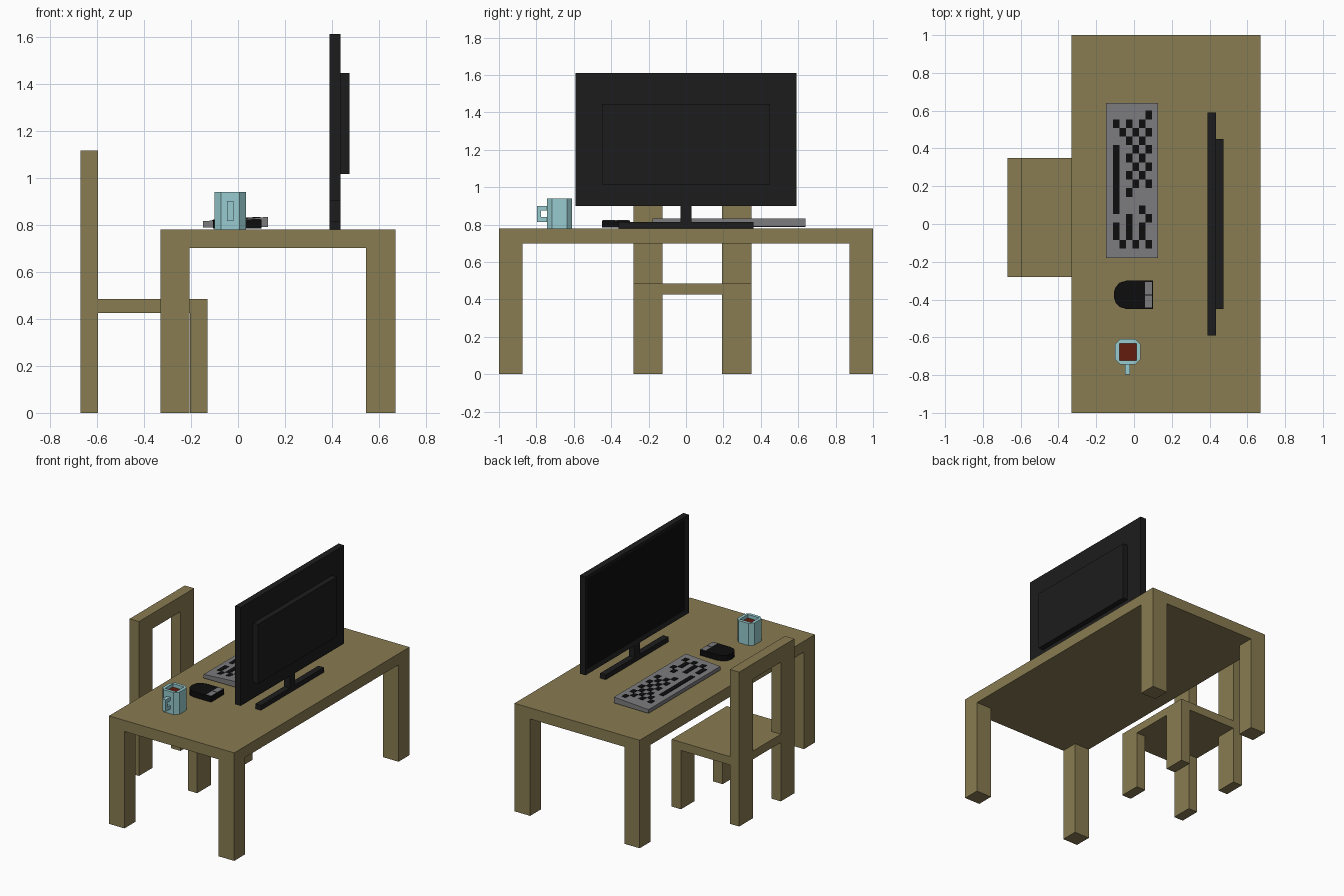
import bpy, bmesh

if "Cube" in bpy.data.objects:
    bpy.data.objects.remove(bpy.data.objects["Cube"])


def material(name, rgb):
    m = bpy.data.materials.new(name)
    m.diffuse_color = (*rgb, 1)
    m.use_nodes = True
    m.node_tree.nodes["Principled BSDF"].inputs["Base Color"].default_value = m.diffuse_color
    return m


WOOD = material("wood", (0.25, 0.2, 0.085))
BLACK = material("black_plastic", (0.012, 0.012, 0.012))
DARK = material("key_black", (0.004, 0.004, 0.004))
GREY = material("grey_plastic", (0.2, 0.2, 0.21))
CYAN = material("mug_glaze", (0.31, 0.6, 0.62))
COFFEE = material("coffee", (0.13, 0.012, 0.004))


def finish(name, bm, mat):
    bmesh.ops.recalc_face_normals(bm, faces=bm.faces[:])
    me = bpy.data.meshes.new(name)
    bm.to_mesh(me)
    bm.free()
    ob = bpy.data.objects.new(name, me)
    bpy.context.collection.objects.link(ob)
    me.materials.append(mat)
    return ob


def add_box(bm, x, y, z):
    vs = bmesh.ops.create_cube(bm, size=1)["verts"]
    for v in vs:
        v.co = [r[0] + (c + 0.5) * (r[1] - r[0]) for c, r in zip(v.co, (x, y, z))]


def boxes(name, mat, *parts):
    bm = bmesh.new()
    for p in parts:
        add_box(bm, *p)
    return finish(name, bm, mat)


def prism(name, mat, points, offset):
    bm = bmesh.new()
    f = bm.faces.new([bm.verts.new(p) for p in points])
    top = bmesh.ops.extrude_face_region(bm, geom=[f])["geom"]
    bmesh.ops.translate(bm, vec=offset, verts=[g for g in top if isinstance(g, bmesh.types.BMVert)])
    return finish(name, bm, mat)


# Desk
boxes("desk_top", WOOD, ((-0.33, 0.67), (-1, 1), (0.70, 0.78)))
for i, x in enumerate(((-0.33, -0.207), (0.545, 0.67))):
    for j, y in enumerate(((-1, -0.875), (0.875, 1))):
        boxes(f"desk_leg_{i}{j}", WOOD, (x, y, (0, 0.70)))

# Chair: seat, front legs, tall back posts and top rail
boxes("chair_seat", WOOD, ((-0.67, -0.13), (-0.28, 0.35), (0.425, 0.485)))
for side, y in (("right", (-0.28, -0.125)), ("left", (0.193, 0.35))):
    boxes(f"chair_front_leg_{side}", WOOD, ((-0.205, -0.13), y, (0, 0.425)))
    boxes(f"chair_back_leg_{side}", WOOD, ((-0.67, -0.595), y, (0, 0.425)))
    boxes(f"chair_back_post_{side}", WOOD, ((-0.67, -0.595), y, (0.485, 1.005)))
boxes("chair_back_rail", WOOD, ((-0.67, -0.595), (-0.28, 0.35), (1.005, 1.115)))

# Monitor panel with recessed screen, rear housing and stand
panel = bmesh.new()
add_box(panel, (0.39, 0.435), (-0.59, 0.59), (0.90, 1.61))
screen = min(panel.faces, key=lambda f: f.calc_center_median().x)
bmesh.ops.inset_region(panel, faces=[screen], thickness=0.04)
bmesh.ops.translate(panel, vec=(0.01, 0, 0), verts=screen.verts[:])
ob = finish("monitor_panel", panel, BLACK)
ob.data.materials.append(DARK)
min(ob.data.polygons, key=lambda p: abs(p.center.x - 0.4)).material_index = 1
boxes("monitor_rear_housing", BLACK, ((0.435, 0.475), (-0.45, 0.45), (1.015, 1.445)))
boxes("monitor_stalk", BLACK, ((0.39, 0.435), (-0.03, 0.03), (0.815, 0.90)))
boxes("monitor_foot", BLACK, ((0.39, 0.435), (-0.36, 0.36), (0.78, 0.815)))

# Keyboard wedge
prism("keyboard_body", GREY,
      [(-0.148, -0.18, 0.788), (-0.148, -0.18, 0.815), (0.127, -0.18, 0.833), (0.127, -0.18, 0.79)],
      (0, 0.82, 0))

# Keys: each string is a row across the board, from the +y end
ROWS = [".....#", "#.#.#.", ".#.#.#", "..#.#.", "#..#.#", "#.#.#.", "#..#.#", "#.#.#.",
        "#..#.#", "#.#...", "#....#"[:5] + ".", "#...#.", "..#..#", "#.#.#.", "#.#.#.", ".#.#.#"]
keys = bmesh.new()
kx, ky = 0.0344, 0.0456
for r, row in enumerate(ROWS):
    for c, ch in enumerate(row):
        if ch == "#":
            x, y = -0.11 + c * kx, 0.6 - r * ky
            z = 0.815 + (x + kx / 2 + 0.148) / 0.275 * 0.018
            add_box(keys, (x, x + kx), (y - ky, y), (z - 0.003, z + 0.002))
finish("keyboard_keys", keys, DARK)

# Mouse: rounded at the palm end, two grey buttons
outline = [(0.1, -0.075), (0.1, 0.075), (-0.04, 0.075), (-0.075, 0.065),
           (-0.097, 0.042), (-0.106, 0.015)]
outline += [(x, -y) for x, y in reversed(outline[2:])]
prism("mouse_body", DARK, [(x, y - 0.375, 0.783) for x, y in outline], (0, 0, 0.04))
for side, y in (("right", (-0.443, -0.378)), ("left", (-0.372, -0.307))):
    boxes(f"mouse_button_{side}", GREY, ((0.057, 0.096), y, (0.82, 0.825)))

# Mug: eight-sided body with a square well
cx, cy, a, b = -0.033, -0.677, 0.067, 0.04
ring = [(a, -b), (a, b), (b, a), (-b, a), (-a, b), (-a, -b), (-b, -a), (b, -a)]
mug = prism("mug_body", CYAN, [(cx + x, cy + y, 0.78) for x, y in ring], (0, 0, 0.16))
well = boxes("mug_well_cutter", CYAN, ((cx - 0.045, cx + 0.045), (cy - 0.045, cy + 0.045), (0.80, 1.0)))
well.hide_render = True
well.hide_viewport = True
cut = mug.modifiers.new("well", "BOOLEAN")
cut.operation, cut.object, cut.solver = "DIFFERENCE", well, "EXACT"
boxes("mug_coffee", COFFEE, ((cx - 0.045, cx + 0.045), (cy - 0.045, cy + 0.045), (0.80, 0.915)))

# Mug handle: upright and two arms
hx = (-0.047, -0.02)
boxes("mug_handle", CYAN,
      (hx, (-0.797, -0.775), (0.815, 0.90)),
      (hx, (-0.775, -0.742), (0.815, 0.84)),
      (hx, (-0.775, -0.742), (0.875, 0.90)))
